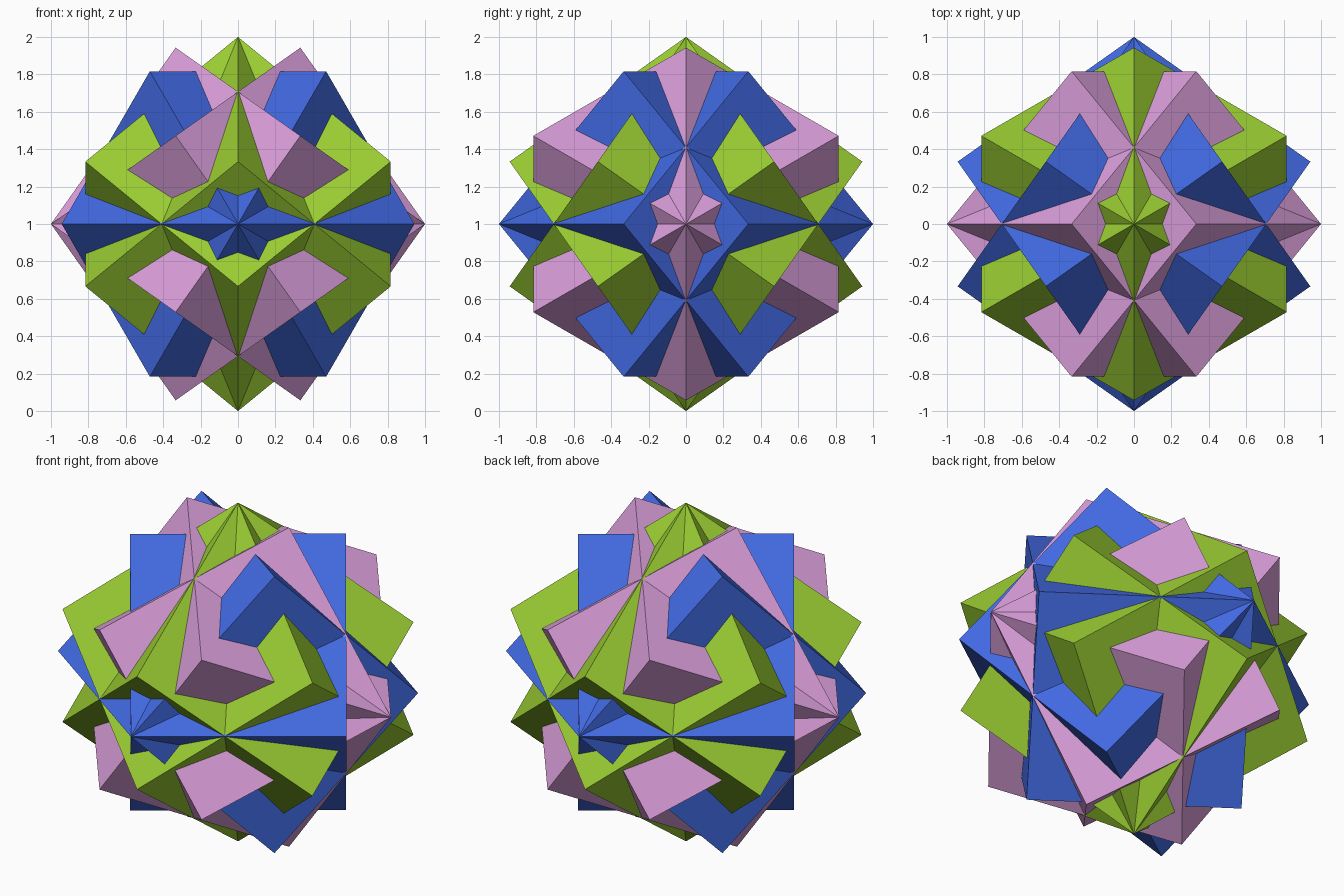
import bpy
import math
from mathutils import Vector, Matrix

if "Cube" in bpy.data.objects:
    bpy.data.objects.remove(bpy.data.objects["Cube"])

EDGE = 2 / math.sqrt(3)          # edge of a cube with circumradius 1
RING = 2 * math.sqrt(2) / 3      # distance of the side corners from the diagonal


def make_material(name, colour):
    mat = bpy.data.materials.new(name)
    mat.diffuse_color = (*colour, 1)
    mat.use_nodes = True
    mat.node_tree.nodes["Principled BSDF"].inputs["Base Color"].default_value = mat.diffuse_color
    return mat


def corner_cube(name, axis, radial, mat):
    """Cube balanced on its body diagonal 'axis', one side corner towards 'radial'."""
    side = axis.cross(radial)
    columns = []
    for k in range(3):
        t = k * math.tau / 3
        corner = axis / 3 + RING * (radial * math.cos(t) + side * math.sin(t))
        columns.append((axis - corner).normalized())
    rotation = Matrix(columns).transposed().to_4x4()
    bpy.ops.mesh.primitive_cube_add(size=EDGE)
    cube = bpy.context.object
    cube.name = name
    cube.data.transform(rotation)
    cube.location.z = 1
    cube.data.materials.append(mat)


X, Y, Z = Vector((1, 0, 0)), Vector((0, 1, 0)), Vector((0, 0, 1))

# Each colour is a pair of cubes sharing a diagonal, turned 180 degrees apart
pairs = [
    ("green", Z, Y, (0.323, 0.610, 0.032)),
    ("pink", X, Z, (0.723, 0.352, 0.723)),
    ("blue", Y, X, (0.053, 0.141, 0.753)),
]
for label, axis, radial, colour in pairs:
    material = make_material(label, colour)
    corner_cube(label + "_cube_a", axis, radial, material)
    corner_cube(label + "_cube_b", axis, -radial, material)
